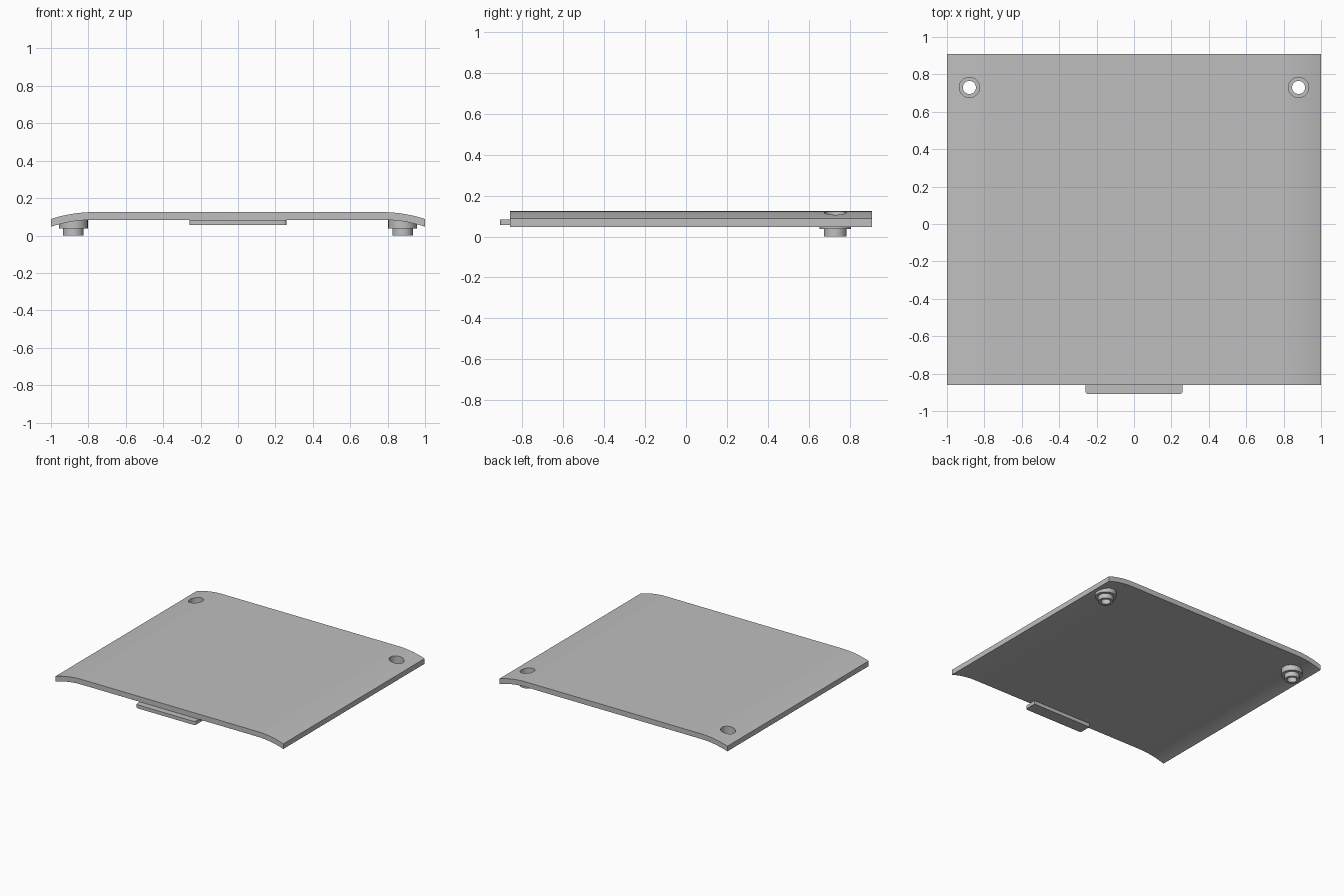
import bpy, bmesh, math

if "Cube" in bpy.data.objects:
    bpy.data.objects.remove(bpy.data.objects["Cube"])

grey = bpy.data.materials.new("plain grey")
grey.diffuse_color = (0.52, 0.52, 0.52, 1)
grey.use_nodes = True
grey.node_tree.nodes["Principled BSDF"].inputs["Base Color"].default_value = grey.diffuse_color


def finish(name, bm, smooth=True):
    """Turn a bmesh into a named, shaded object."""
    bmesh.ops.remove_doubles(bm, verts=bm.verts, dist=1e-5)
    bmesh.ops.recalc_face_normals(bm, faces=bm.faces)
    mesh = bpy.data.meshes.new(name)
    bm.to_mesh(mesh)
    bm.free()
    mesh.materials.append(grey)
    ob = bpy.data.objects.new(name, mesh)
    bpy.context.collection.objects.link(ob)
    if smooth:
        shade(ob)
    return ob


def shade(ob):
    bpy.ops.object.select_all(action='DESELECT')
    ob.select_set(True)
    bpy.context.view_layer.objects.active = ob
    bpy.ops.object.shade_smooth_by_angle(angle=math.radians(30))


def prism(name, points, offset, smooth=True):
    """Extrude a closed outline along an offset vector."""
    bm = bmesh.new()
    face = bm.faces.new([bm.verts.new(p) for p in points])
    ext = bmesh.ops.extrude_face_region(bm, geom=[face], use_keep_orig=True)
    new = [g for g in ext["geom"] if isinstance(g, bmesh.types.BMVert)]
    bmesh.ops.translate(bm, verts=new, vec=offset)
    return finish(name, bm, smooth)


def lathe(name, profile, x, y, steps=48):
    """Revolve a closed (radius, height) profile around a vertical axis."""
    bm = bmesh.new()
    rings = []
    for i in range(steps):
        a = 2 * math.pi * i / steps
        rings.append([bm.verts.new((x + r * math.cos(a), y + r * math.sin(a), z))
                      for r, z in profile])
    n = len(profile)
    for i in range(steps):
        p, q = rings[i], rings[(i + 1) % steps]
        for k in range(n):
            m = (k + 1) % n
            bm.faces.new((p[k], q[k], q[m], p[m]))
    return finish(name, bm)


# Cover plate: flat in the middle, both side edges bending down in an arc
FLAT, DROP, TOP, THICK = 0.77, 0.037, 0.125, 0.041
FRONT, BACK = -0.86, 0.91
run = 1 - FLAT
radius = (run ** 2 + DROP ** 2) / (2 * DROP)
sweep = math.asin(run / radius)
side = []
for i in range(11):
    a = sweep * i / 10
    side.append((FLAT + radius * math.sin(a), TOP - radius * (1 - math.cos(a))))
upper = [(-x, z) for x, z in reversed(side)] + side
outline = upper + [(x, z - THICK) for x, z in reversed(upper)]
plate = prism("cover_plate", [(x, FRONT, z) for x, z in outline],
              (0, BACK - FRONT, 0), smooth=False)

# Screw bosses under the back corners, with counterbored holes
HOLE_X, HOLE_Y = 0.88, 0.73
boss_profile = [(0.0545, 0.09), (0.077, 0.09), (0.077, 0.038), (0.055, 0.038),
                (0.055, 0.0), (0.035, 0.0), (0.035, 0.048), (0.0545, 0.048)]
for label, s in (("left", -1), ("right", 1)):
    bm = bmesh.new()
    bmesh.ops.create_cone(bm, cap_ends=True, segments=48, radius1=0.054,
                          radius2=0.054, depth=0.4)
    bmesh.ops.translate(bm, verts=bm.verts, vec=(s * HOLE_X, HOLE_Y, 0.1))
    cutter = finish("hole_cutter", bm, smooth=False)
    mod = plate.modifiers.new("hole", 'BOOLEAN')
    mod.operation, mod.solver, mod.object = 'DIFFERENCE', 'EXACT', cutter
    bpy.context.view_layer.objects.active = plate
    bpy.ops.object.modifier_apply(modifier=mod.name)
    bpy.data.objects.remove(cutter)
    lathe(label + "_screw_boss", boss_profile, s * HOLE_X, HOLE_Y)
shade(plate)

# Locating tab under the front edge, with rounded outer corners
W, Y0, Y1, R = 0.26, -0.91, -0.81, 0.018
corner = [(W - R + R * math.sin(t), Y0 + R - R * math.cos(t))
          for t in (math.pi / 2 * i / 6 for i in range(7))]
tab = [(-W, Y1)] + [(-x, y) for x, y in reversed(corner)] + corner + [(W, Y1)]
prism("front_tab", [(x, y, 0.056) for x, y in tab], (0, 0, 0.028))
